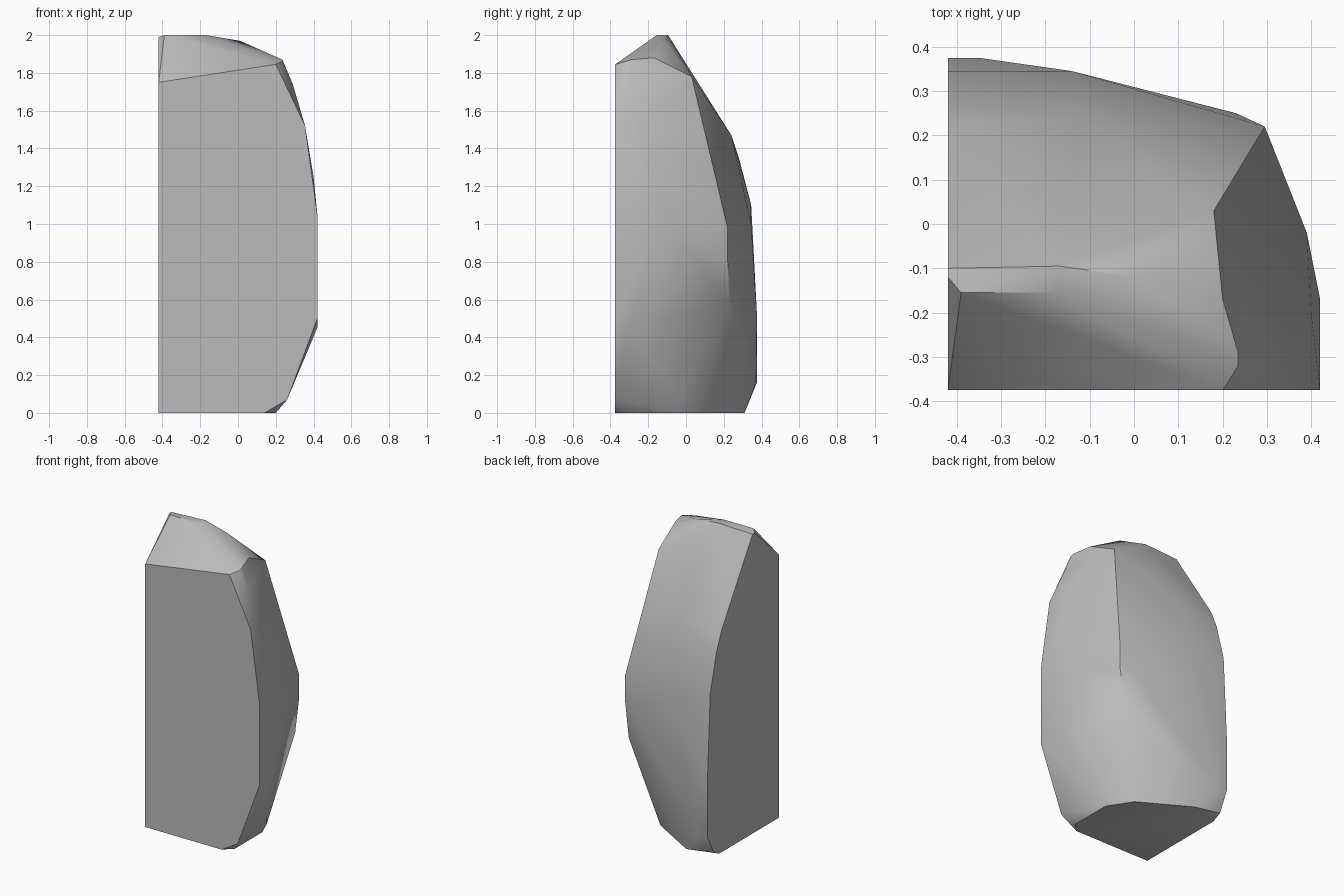
import bpy
import bmesh
import math

# Remove the default object
default_cube = bpy.data.objects.get("Cube")
if default_cube:
    bpy.data.objects.remove(default_cube, do_unlink=True)

# The boulder is cut flat along two vertical planes
LEFT = -0.42
FRONT = -0.375
SIDE = 0.42


def make_material(name, colour):
    material = bpy.data.materials.new(name)
    material.use_nodes = True
    material.diffuse_color = colour
    shader = next(n for n in material.node_tree.nodes if n.type == 'BSDF_PRINCIPLED')
    shader.inputs["Base Color"].default_value = colour
    shader.inputs["Roughness"].default_value = 1
    return material


def hull_object(name, corners, material):
    """Wrap a convex skin around corner points and merge its flat areas."""
    bm = bmesh.new()
    for corner in corners:
        bm.verts.new(corner)
    bmesh.ops.convex_hull(bm, input=bm.verts[:])
    loose = [v for v in bm.verts if not v.link_faces]
    bmesh.ops.delete(bm, geom=loose, context='VERTS')
    bmesh.ops.dissolve_limit(bm, angle_limit=math.radians(1),
                             verts=bm.verts[:], edges=bm.edges[:])
    bmesh.ops.recalc_face_normals(bm, faces=bm.faces[:])
    mesh = bpy.data.meshes.new(name)
    bm.to_mesh(mesh)
    bm.free()
    mesh.materials.append(material)
    obj = bpy.data.objects.new(name, mesh)
    bpy.context.collection.objects.link(obj)
    return obj


# Outline of the flat front cut, as x and z
front_cut = [(x, FRONT, z) for x, z in [
    (LEFT, 0), (.14, 0), (.26, .07), (SIDE, .5), (SIDE, 1.05),
    (.355, 1.52), (.2, 1.845), (LEFT, 1.75)]]

# Outline of the flat left cut, as y and z
left_cut = [(LEFT, y, z) for y, z in [
    (.25, 0), (.31, .03), (.375, .16), (.375, .53), (.345, 1.1),
    (.28, 1.35), (.23, 1.47), (-.1, 1.99), (-.12, 1.99)]]

# Flat underside, as x and y
underside = [(x, y, 0) for x, y in [
    (.2, -.32), (.2, -.03), (.1, .125), (-.22, .31)]]

# Narrow crest and its shoulder
crest = [(-.39, -.155, 2), (-.17, -.155, 2), (-.17, -.095, 2),
         (.01, -.12, 1.97), (.2, -.17, 1.88),
         (.235, -.29, 1.87), (.235, -.32, 1.86)]

# Rough right flank
flank = [(.24, -.04, .07), (SIDE, -.3, .45), (SIDE, -.17, .95),
         (.39, -.02, .9), (.4, -.2, 1.25), (.35, -.25, 1.52),
         (.29, -.3, 1.74), (.18, .03, 1.78)]

# Rough back, meeting the flank at a blunt corner
back = [(.295, .22, .98), (.295, .22, .82), (.26, .23, .58),
        (.23, .25, .8), (-.35, .375, .53), (-.35, .37, .16),
        (-.14, .345, 1), (-.12, .24, 1.47)]

stone = make_material("stone_grey", (.5, .5, .5, 1))
boulder = hull_object("boulder", front_cut + left_cut + underside
                      + crest + flank + back, stone)

# Soft shading across the worn stone, crisp at the cuts
bpy.ops.object.select_all(action='DESELECT')
boulder.select_set(True)
bpy.context.view_layer.objects.active = boulder
bpy.ops.object.shade_smooth_by_angle(angle=math.radians(35))
